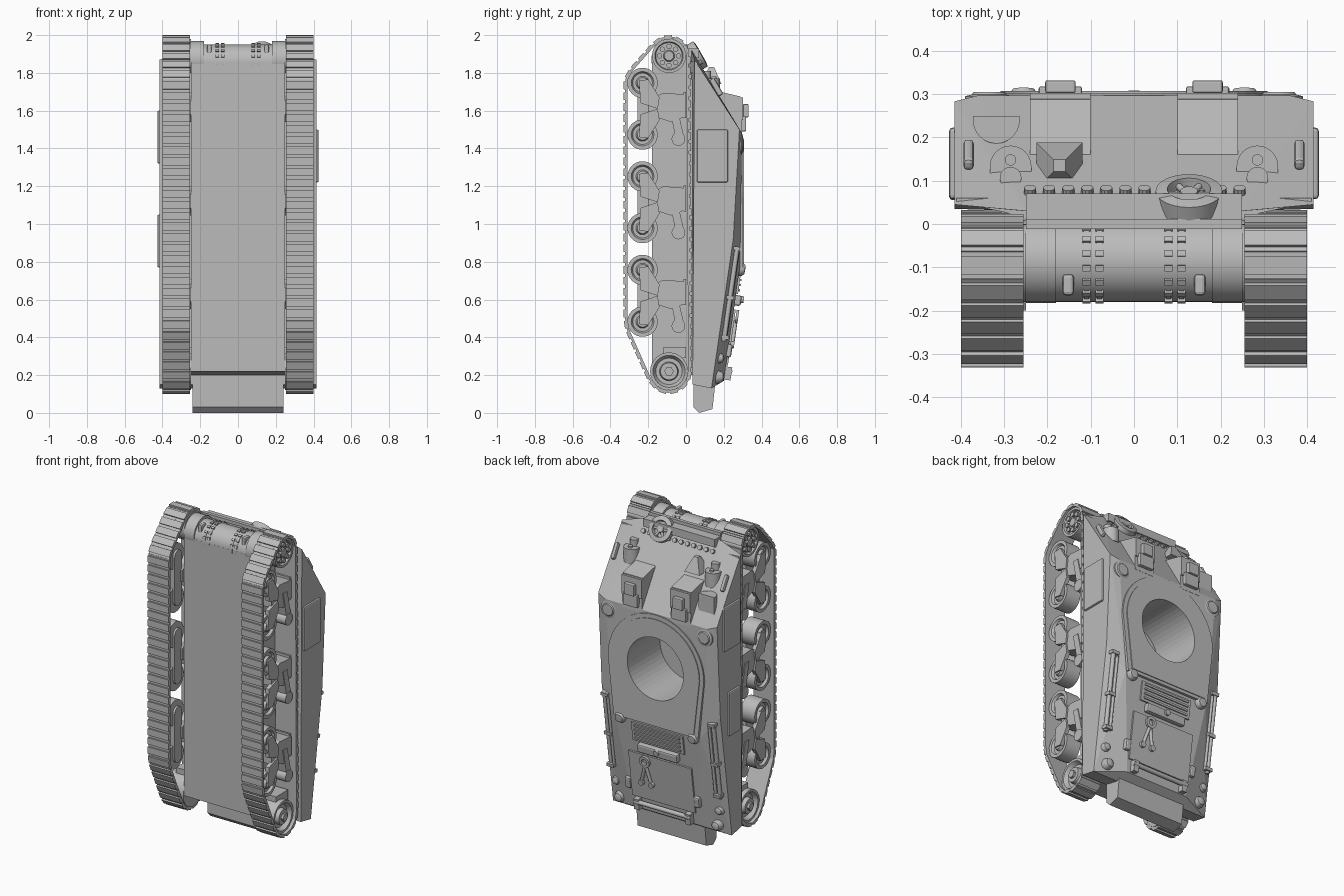
import bpy, bmesh, math
from mathutils import Vector, Matrix
from mathutils.geometry import convex_hull_2d

cube = bpy.data.objects.get("Cube")
if cube:
    bpy.data.objects.remove(cube, do_unlink=True)

grey = bpy.data.materials.new("plain_grey")
grey.use_nodes = True
GREY_COLOUR = (0.5, 0.5, 0.5, 1)
grey.diffuse_color = GREY_COLOUR
grey.node_tree.nodes["Principled BSDF"].inputs["Base Color"].default_value = GREY_COLOUR

X, Y, Z = Vector((1, 0, 0)), Vector((0, 1, 0)), Vector((0, 0, 1))
GLACIS_TILT, DECK_TILT = 0.523, -0.14


def activate(ob):
    bpy.ops.object.select_all(action='DESELECT')
    ob.select_set(True)
    bpy.context.view_layer.objects.active = ob


def finish(name, bm, mirror=False, smooth=False):
    bmesh.ops.recalc_face_normals(bm, faces=bm.faces)
    mesh = bpy.data.meshes.new(name)
    bm.to_mesh(mesh)
    bm.free()
    mesh.materials.append(grey)
    ob = bpy.data.objects.new(name, mesh)
    bpy.context.collection.objects.link(ob)
    if mirror:
        ob.modifiers.new("Mirror", 'MIRROR')
    if smooth:
        activate(ob)
        bpy.ops.object.shade_smooth_by_angle(angle=math.radians(35))
    return ob


def box(name, loc, size, tilt=0, mirror=False, bevel=0):
    bm = bmesh.new()
    bmesh.ops.create_cube(bm, size=1)
    bmesh.ops.scale(bm, vec=size, verts=bm.verts)
    if bevel:
        bmesh.ops.bevel(bm, geom=bm.edges[:], offset=bevel, segments=2, profile=0.5, affect='EDGES')
    bm.transform(Matrix.Translation(loc) @ Matrix.Rotation(tilt, 4, 'X'))
    return finish(name, bm, mirror)


def lathe(name, loc, axis, profile, mirror=False, segments=32):
    """Spin (radius, height) points around an axis."""
    bm = bmesh.new()
    verts = [bm.verts.new((r, 0, h)) for r, h in profile]
    edges = [bm.edges.new(pair) for pair in zip(verts, verts[1:])]
    bmesh.ops.spin(bm, geom=verts + edges, cent=(0, 0, 0), axis=(0, 0, 1),
                   angle=math.tau, steps=segments)
    bmesh.ops.remove_doubles(bm, verts=bm.verts, dist=0.0001)
    turn = Vector(axis).to_track_quat('Z', 'Y').to_matrix().to_4x4()
    bm.transform(Matrix.Translation(loc) @ turn)
    return finish(name, bm, mirror, True)


def cyl(name, loc, axis, r, depth, mirror=False, segments=24):
    d = depth / 2
    return lathe(name, loc, axis, [(0, -d), (r, -d), (r, d), (0, d)], mirror, segments)


def rod(name, a, b, r, mirror=False):
    a, b = Vector(a), Vector(b)
    return cyl(name, (a + b) / 2, b - a, r, (b - a).length, mirror, 12)


def prism(name, points, lo, hi, mirror=False, axis=X):
    """Extrude an outline along an axis; points use the other two axes in order."""
    u, v = [d for d in (X, Y, Z) if d != axis]
    bm = bmesh.new()
    face = bm.faces.new([bm.verts.new(u * p[0] + v * p[1] + axis * lo) for p in points])
    out = bmesh.ops.extrude_face_region(bm, geom=[face])
    moved = [v for v in out["geom"] if isinstance(v, bmesh.types.BMVert)]
    bmesh.ops.translate(bm, verts=moved, vec=axis * (hi - lo))
    return finish(name, bm, mirror)


def arc(cx, cy, r, start, sweep, n=32):
    angles = [math.radians(start + sweep * i / n) for i in range(n + 1)]
    return [(cx + r * math.cos(a), cy + r * math.sin(a)) for a in angles]


def glacis(x, y, lift=0):
    return Vector((x, y + lift * 0.87, 1.93 - (y - 0.03) * 1.67 + lift * 0.5))


def deck(x, z, lift=0):
    return Vector((x, 0.2 + (z - 0.17) * 0.142 + lift, z))


GLACIS_N, DECK_N = Vector((0, 0.87, 0.5)), Vector((0, 0.99, -0.14))

# Hull: faceted upper body over a plain lower tub
bm = bmesh.new()
corners = [(0.25, 0.03, 1.92), (0.415, 0.045, 1.87), (0.415, 0.283, 1.5), (0.415, 0.25, 0.92), (0.415, 0.135, 0.13),
           (0.415, 0.035, 0.15), (0.36, 0.297, 1.48), (0.3, 0.285, 0.77), (0.22, 0.2, 0.17)]
for x, y, z in corners:
    for s in (1, -1):
        bm.verts.new((s * x, y, z))
bmesh.ops.convex_hull(bm, input=bm.verts)
bmesh.ops.dissolve_limit(bm, angle_limit=0.01, verts=bm.verts, edges=bm.edges)
upper_hull = finish("upper_hull", bm)
lower_hull = prism("lower_hull", [(-0.18, 0.22), (-0.18, 1.86), (0.04, 1.91), (0.04, 0.2)], -0.25, 0.25)

# Turret plate with a round well cut through it
def plate_outline(r, foot, bottom):
    return arc(0, 1.14, r, 0, 180) + [(-foot, bottom), (foot, bottom)]

plate = prism("turret_plate", plate_outline(0.335, 0.295, 0.77), 0.2, 0.302, axis=Y)
inner = prism("turret_plate_top", plate_outline(0.308, 0.268, 0.79), 0.25, 0.307, axis=Y)
cutter = prism("well_cutter", arc(0, 1.137, 0.196, 0, 352.5, 47), -0.02, 0.5, axis=Y)
cutter.hide_render = True
for ob in (upper_hull, lower_hull, plate, inner):
    cut = ob.modifiers.new("Well", 'BOOLEAN')
    cut.object, cut.operation, cut.solver = cutter, 'DIFFERENCE', 'EXACT'
    activate(ob)
    bpy.ops.object.modifier_apply(modifier=cut.name)
bpy.data.objects.remove(cutter, do_unlink=True)

# Nose: transmission housing, bolted flanges and front lip
cyl("transmission", (0, -0.085, 1.855), X, 0.095, 0.5, segments=40)
for x in (0.08, 0.11):
    cyl("housing_flange", (x, -0.085, 1.855), X, 0.097, 0.012, True)
    for i in range(8):
        a = math.radians(20 + i * 20)
        box("flange_bolt", (x, -0.085 + 0.096 * math.cos(a), 1.855 + 0.096 * math.sin(a)), (0.018, 0.014, 0.014), a, True)
cyl("final_drive", (0.215, -0.085, 1.87), X, 0.098, 0.07, True)
box("nose_eye", (0.152, -0.14, 1.925), (0.026, 0.05, 0.05), 0, True, 0.008)
box("nose_lip", (0, 0.0, 1.94), (0.5, 0.022, 0.02))
box("nose_plate", (0, 0.035, 1.905), (0.5, 0.07, 0.05))
for i in range(12):
    cyl("nose_bolt", glacis(-0.24 + i * 0.044, 0.075, 0.002), GLACIS_N, 0.014, 0.016, segments=10)
prism("fender_bracket", [(0.25, 0.012), (0.25, 0.06), (0.41, 0.06), (0.41, 0.045), (0.36, 0.04), (0.29, 0.025)],
      1.8, 1.86, True, Z)

# Spare wheel lying on the sloped front
lathe("spare_wheel", glacis(0.127, 0.055), GLACIS_N,
      [(0, -0.03), (0.077, -0.03), (0.077, 0.025), (0.05, 0.03), (0.046, 0.005), (0.025, 0.005), (0.02, 0.025), (0, 0.025)])
for k in range(3):
    turn = Matrix.Rotation(k * math.pi / 3, 3, GLACIS_N) @ X * 0.048
    rod("spare_wheel_spoke", glacis(0.127, 0.055, 0.013) - turn, glacis(0.127, 0.055, 0.013) + turn, 0.008)

# Driver hoods with stepped periscopes
prism("driver_hood", [(0.13, 1.7), (0.16, 1.705), (0.288, 1.675), (0.298, 1.46), (0.2, 1.46)], 0.1, 0.24, True)
box("hood_hatch", (0.17, 0.294, 1.61), (0.14, 0.016, 0.12), 0, True)
box("periscope_base", (0.17, 0.303, 1.53), (0.1, 0.03, 0.08), 0, True, 0.005)
box("periscope", (0.17, 0.317, 1.6), (0.07, 0.03, 0.07), 0, True, 0.005)

# Fittings on the sloped front
prism("lamp_mount", arc(0.285, 0.133, 0.048, 0, 180, 16) + [(0.237, 0.08), (0.333, 0.08)], 1.68, 1.77, True, Z)
cyl("front_lamp", (0.285, 0.107, 1.775), Z, 0.025, 0.07, True)
cyl("lamp_button", (0.285, 0.148, 1.755), Z, 0.013, 0.05, True)
box("lift_loop", glacis(0.382, 0.155, 0.006), (0.024, 0.03, 0.1), GLACIS_TILT, True, 0.009)
prism("horn_cover", arc(-0.318, 0.24, 0.054, 180, 180, 16) + [(-0.264, 0.25), (-0.372, 0.25)], 1.55, 1.665, axis=Z)
bm = bmesh.new()
bmesh.ops.create_cone(bm, cap_ends=True, segments=4, radius1=0.075, radius2=0.02, depth=0.09)
bm.transform(Matrix.Translation((-0.172, 0.135, 1.785)) @ Matrix.Rotation(math.pi / 4, 4, 'Z'))
finish("gun_mount", bm)

# Deck caps, louvre, engine hatch and rear fittings
lathe("filler_cap", (0.335, 0.287, 1.42), Y, [(0, 0.018), (0.035, 0.018), (0.04, 0.012), (0.055, 0.008), (0.058, -0.02), (0, -0.02)], True)
lathe("deck_cap", deck(0.255, 0.76, 0.01), DECK_N, [(0, 0.02), (0.025, 0.018), (0.036, 0), (0.036, -0.03), (0, -0.03)], True)
box("louvre_frame", deck(0, 0.69), (0.36, 0.02, 0.12), DECK_TILT)
for i in range(4):
    box("louvre_slat", deck(0, 0.65 + i * 0.027, 0.012), (0.32, 0.012, 0.012), DECK_TILT)
box("rear_hood", deck(0, 0.595, 0.012), (0.28, 0.04, 0.055), DECK_TILT, False, 0.01)
cyl("rear_latch", deck(0, 0.6, 0.035), DECK_N, 0.018, 0.02)
box("engine_hatch", deck(0, 0.4), (0.44, 0.02, 0.3), DECK_TILT)
for x in (0.07, 0.14):
    rod("shackle_bar", deck(0.1, 0.49, 0.018), deck(x, 0.36, 0.018), 0.01)
    cyl("shackle_end", deck(x, 0.36, 0.018), DECK_N, 0.018, 0.02)
lathe("shackle_ring", deck(0.1, 0.51, 0.015), DECK_N, [(0.018, 0), (0.036, 0), (0.036, 0.014), (0.018, 0.014), (0.018, 0)])
rod("rear_rail", deck(-0.2, 0.22, 0.025), deck(0.2, 0.22, 0.025), 0.014)
box("rail_bracket", deck(0.18, 0.21, 0.01), (0.035, 0.05, 0.07), DECK_TILT, True)
box("rear_hinge", deck(0.24, 0.33, 0.0), (0.04, 0.04, 0.07), DECK_TILT, True, 0.01)
for z, x, r in ((0.29, 0.36, 0.03), (0.19, 0.34, 0.035)):
    lathe("rear_lamp", (x, 0.15, z), Y, [(0, 0.055), (r * 0.7, 0.045), (r, 0.02), (r, -0.02), (0, -0.02)], True, 16)
prism("rear_flap", [(0.04, 0.2), (0.04, 0.03), (0.07, 0), (0.14, 0.02), (0.16, 0.2)], -0.24, 0.24)

# Long tow rods along the rear shoulders
rod("tow_rod", (0.38, 0.272, 0.88), (0.38, 0.2, 0.38), 0.013, True)
rod("tow_rod_thin", (0.355, 0.275, 0.85), (0.355, 0.21, 0.4), 0.009, True)
for z in (0.87, 0.61, 0.4):
    box("rod_clamp", (0.372, 0.175 + (z - 0.14) * 0.125, z), (0.05, 0.04, 0.02), DECK_TILT, True)

# Side access plates
for s, z in ((1, 1.36), (-1, 1.46), (-1, 0.91)):
    box("side_plate", (s * 0.415, 0.14 if z > 1 else 0.115, z), (0.024, 0.165 if z > 1 else 0.12, 0.28), 0, False, 0.008)

# Track loop wrapped around the running gear
SPROCKET, IDLER = (-0.09, 1.89), (-0.09, 0.22)
cloud = []
for (y, z), r in ((SPROCKET, 0.092), (IDLER, 0.102), ((-0.23, 1.75), 0.08), ((-0.23, 0.48), 0.08)):
    cloud += [Vector(p) for p in arc(y, z, r, 0, 356, 89)]
loop = [cloud[i] for i in convex_hull_2d(cloud)]
centre = sum(cloud, Vector((0, 0))) / len(cloud)
spans = [(a, b, (b - a).length) for a, b in zip(loop, loop[1:] + loop[:1])]
total, count = sum(s[2] for s in spans), 70
pitch = total / count


def along(d):
    d %= total
    for a, b, length in spans:
        if d <= length:
            return a.lerp(b, d / length)
        d -= length
    return loop[0]


bm = bmesh.new()
for i in range(count):
    a, b = along(i * pitch), along((i + 1) * pitch)
    t = (b - a).normalized()
    n = Vector((t.y, -t.x))
    if n.dot((a + b) / 2 - centre) < 0:
        n = -n
    for length, low, high in ((pitch * 1.08, 0, 0.012), (pitch * 0.72, 0.01, 0.021)):
        mid = (a + b) / 2 + n * (low + high) / 2
        turn = Matrix(((1, 0, 0), (0, n.x, t.x), (0, n.y, t.y))).to_4x4()
        place = Matrix.Translation((0.3275, mid.x, mid.y)) @ turn @ Matrix.Diagonal((0.145, high - low, length, 1))
        bmesh.ops.create_cube(bm, size=1, matrix=place)
finish("track", bm, True)

# Drive sprocket and idler
lathe("drive_sprocket", (0.32, *SPROCKET), X, [(0, -0.07), (0.09, -0.07), (0.09, 0.065), (0.075, 0.065), (0.07, 0.05),
      (0.03, 0.05), (0.025, 0.065), (0, 0.065)], True)
for y, z in arc(*SPROCKET, 0.05, 0, 315, 7):
    cyl("sprocket_bolt", (0.375, y, z), X, 0.014, 0.025, True, 10)
lathe("idler", (0.32, *IDLER), X, [(0, -0.07), (0.1, -0.07), (0.1, 0.06), (0.085, 0.06), (0.07, 0.035), (0.05, 0.035),
      (0.045, 0.06), (0, 0.06)], True)
cyl("idler_nut", (0.385, *IDLER), X, 0.025, 0.02, True, 6)
box("idler_bracket", (0.3, -0.06, 0.32), (0.1, 0.12, 0.06), 0, True)

# Three bogies on each side
WHEEL = [(0, -0.05), (0.08, -0.05), (0.08, 0.05), (0.06, 0.05), (0.052, 0.035), (0.035, 0.035), (0.028, 0.05), (0, 0.05)]
for zc in (1.61, 1.115, 0.62):
    for s in (1, -1):
        lathe("road_wheel", (0.325, -0.23, zc + s * 0.137), X, WHEEL, True)
        prism("swing_arm", [(-0.25, zc + s * 0.15), (-0.2, zc + s * 0.155), (-0.14, zc + s * 0.06), (-0.15, zc),
                            (-0.24, zc + s * 0.03)], 0.36, 0.385, True)
    prism("bogie_beam", arc(-0.222, zc + 0.14, 0.036, 0, 180, 8) + arc(-0.222, zc - 0.14, 0.036, 180, 180, 8), 0.262, 0.29, True)
    prism("bogie_bracket", [(-0.2, zc - 0.03), (-0.2, zc + 0.04), (-0.12, zc + 0.085), (0, zc + 0.075), (0, zc - 0.04),
                            (-0.08, zc - 0.07)], 0.25, 0.375, True)
    prism("roller_arm", [(-0.09, zc + 0.02), (-0.05, zc + 0.02), (-0.01, zc - 0.15), (-0.05, zc - 0.18)], 0.3, 0.38, True)
    cyl("return_roller", (0.325, -0.04, zc - 0.16), X, 0.036, 0.12, True)
    box("track_skid", (0.32, -0.006, zc + 0.02), (0.1, 0.012, 0.14), 0, True)
